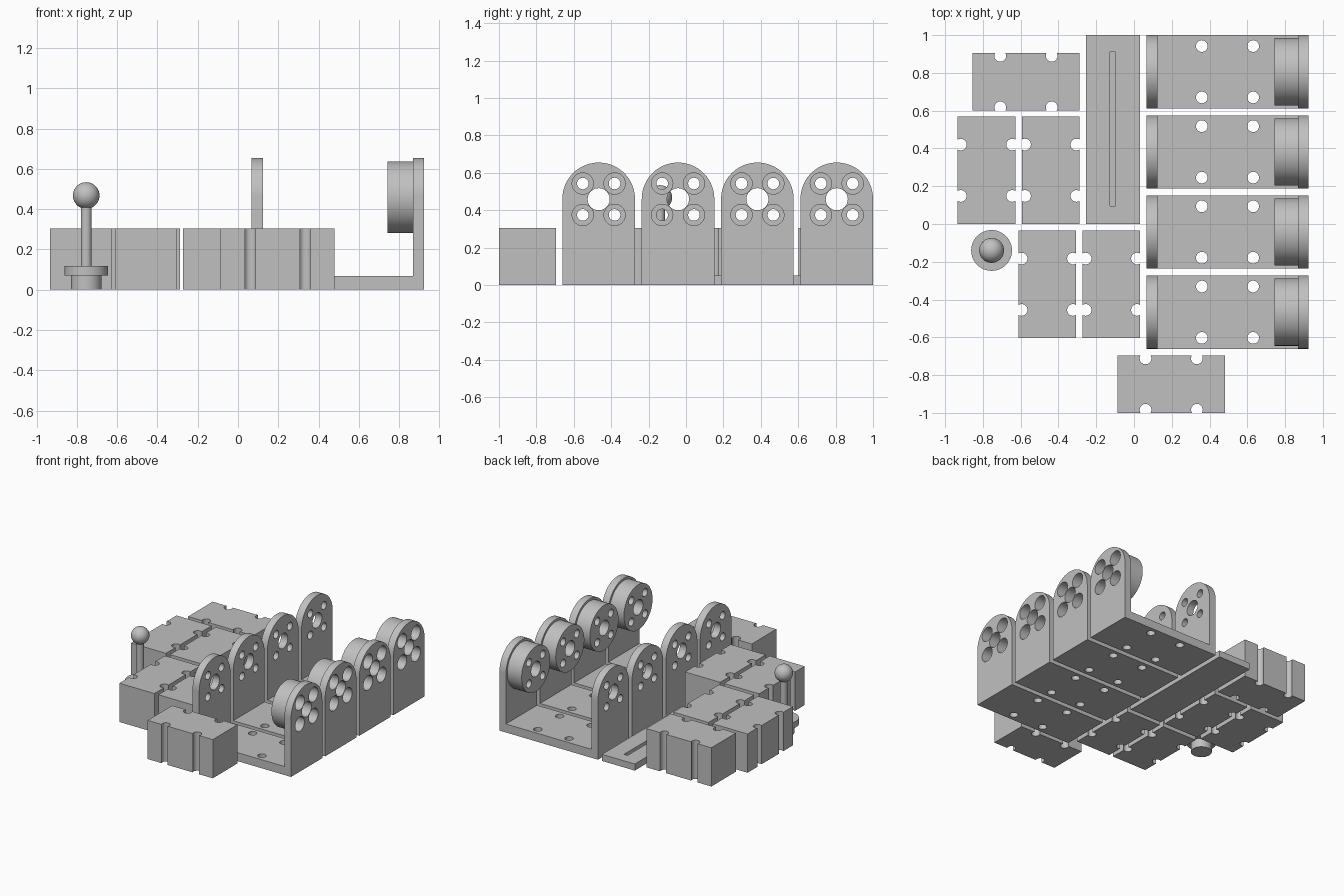
import bpy, bmesh, math
from mathutils import Matrix, Vector

if "Cube" in bpy.data.objects:
    bpy.data.objects.remove(bpy.data.objects["Cube"])

grey = bpy.data.materials.new("machined grey")
grey.diffuse_color = (0.53, 0.53, 0.53, 1)
grey.use_nodes = True
grey.node_tree.nodes["Principled BSDF"].inputs["Base Color"].default_value = grey.diffuse_color

PITCH = 0.136      # half spacing of the square bolt pattern
HOLE_R = 0.031


def finish(name, bm, loc=(0, 0, 0)):
    bmesh.ops.recalc_face_normals(bm, faces=bm.faces)
    me = bpy.data.meshes.new(name)
    bm.to_mesh(me)
    bm.free()
    me.materials.append(grey)
    ob = bpy.data.objects.new(name, me)
    ob.location = loc
    bpy.context.collection.objects.link(ob)
    return ob


def add_box(bm, lo, hi):
    lo, hi = Vector(lo), Vector(hi)
    m = Matrix.Translation((lo + hi) / 2) @ Matrix.Diagonal((*(hi - lo), 1))
    bmesh.ops.create_cube(bm, size=1, matrix=m)


def add_cyl(bm, start, axis, length, r, seg=32):
    d = Vector((1, 0, 0)) if axis == 'X' else Vector((0, 0, 1))
    m = Matrix.Translation(Vector(start) + d * length / 2)
    if axis == 'X':
        m = m @ Matrix.Rotation(math.pi / 2, 4, 'Y')
    bmesh.ops.create_cone(bm, cap_ends=True, segments=seg, radius1=r, radius2=r,
                          depth=length, matrix=m)


def prism(bm, pts, offset):
    face = bm.faces.new([bm.verts.new(p) for p in pts])
    ext = bmesh.ops.extrude_face_region(bm, geom=[face], use_keep_orig=True)
    verts = [g for g in ext['geom'] if isinstance(g, bmesh.types.BMVert)]
    bmesh.ops.translate(bm, verts=verts, vec=offset)


def boolean(ob, bm, op='DIFFERENCE'):
    tool = finish("cutter", bm)
    tool.hide_render = True
    mod = ob.modifiers.new("bool", 'BOOLEAN')
    mod.operation, mod.solver, mod.object = op, 'EXACT', tool
    bpy.context.view_layer.objects.active = ob
    bpy.ops.object.modifier_apply(modifier=mod.name)
    bpy.data.objects.remove(tool)


def smooth(ob):
    bpy.ops.object.select_all(action='DESELECT')
    ob.select_set(True)
    bpy.context.view_layer.objects.active = ob
    bpy.ops.object.shade_smooth_by_angle(angle=math.radians(30))


SIGNS = [(a, b) for a in (-1, 1) for b in (-1, 1)]

# U-shaped bracket: arched prism, hollowed, with a round boss on the right cheek
X0, X1, W, ZC = 0.067, 0.925, 0.194, 0.461
bm = bmesh.new()
arc = [(X0, W * math.cos(t), ZC + W * math.sin(t))
       for t in (math.pi * i / 40 for i in range(41))]
prism(bm, [(X0, -W, 0), (X0, W, 0)] + arc, (X1 - X0, 0, 0))
bracket = finish("bracket_1", bm)

bm = bmesh.new()
add_box(bm, (X0 + 0.058, -0.5, 0.067), (X1 - 0.057, 0.5, 1))
boolean(bracket, bm)

bm = bmesh.new()
add_cyl(bm, (0.743, 0, 0.459), 'X', 0.15, 0.178, 80)
boolean(bracket, bm, 'UNION')

# bracket holes: shaft hole, four screw holes, four floor holes
bm = bmesh.new()
add_cyl(bm, (0, 0, 0.459), 'X', 1.1, 0.059, 40)
for a, b in SIGNS:
    add_cyl(bm, (0, a * 0.085, 0.459 + b * 0.084), 'X', 1.1, HOLE_R)
    add_cyl(bm, (0.495 + a * PITCH, b * PITCH, -0.1), 'Z', 0.25, HOLE_R)
boolean(bracket, bm)

# counterbores on the outer right face
bm = bmesh.new()
for a, b in SIGNS:
    add_cyl(bm, (X1 - 0.09, a * 0.085, 0.459 + b * 0.084), 'X', 0.3, 0.057, 40)
boolean(bracket, bm)
smooth(bracket)

bracket.location.y = 0.806
for i in range(1, 4):
    ob = bpy.data.objects.new(f"bracket_{i + 1}", bracket.data)
    ob.location.y = 0.806 - i * 0.4243
    bpy.context.collection.objects.link(ob)

# notched block, long side along y
bm = bmesh.new()
add_box(bm, (-0.1525, -0.2835, 0), (0.1525, 0.2835, 0.305))
block = finish("block_1", bm)
bm = bmesh.new()
for a, b in SIGNS:
    add_cyl(bm, (a * PITCH, b * PITCH, -0.1), 'Z', 0.5, HOLE_R)
boolean(block, bm)
smooth(block)

# block placements: x, y, turned
places = [(-0.781, 0.2845, 0), (-0.441, 0.2845, 0), (-0.459, -0.319, 0),
          (-0.12, -0.319, 0), (-0.572, 0.754, 1), (0.197, -0.8475, 1)]
for i, (x, y, turned) in enumerate(places):
    ob = block if i == 0 else bpy.data.objects.new(f"block_{i + 1}", block.data)
    ob.location = (x, y, 0)
    ob.rotation_euler.z = turned * math.pi / 2
    if i:
        bpy.context.collection.objects.link(ob)

# flat plate with a long groove
bm = bmesh.new()
add_box(bm, (-0.254, 0, 0), (0.032, 1.0, 0.052))
plate = finish("grooved_plate", bm)
bm = bmesh.new()
add_box(bm, (-0.128, 0.095, 0.026), (-0.097, 0.91, 0.1))
boolean(plate, bm)

# ball-topped pin, turned from a profile
R, ZB, r = 0.066, 0.468, 0.027
profile = [(0, 0), (0.076, 0), (0.076, 0.07), (0.108, 0.07), (0.108, 0.117), (r, 0.117)]
a0 = math.asin(r / R)
for i in range(21):
    t = a0 + (math.pi - a0) * i / 20
    profile.append((R * math.sin(t), ZB - R * math.cos(t)))
bm = bmesh.new()
vs = [bm.verts.new((x, 0, z)) for x, z in profile]
es = [bm.edges.new(p) for p in zip(vs, vs[1:])]
bmesh.ops.spin(bm, geom=vs + es, cent=(0, 0, 0), axis=(0, 0, 1),
               angle=2 * math.pi, steps=48)
bmesh.ops.remove_doubles(bm, verts=bm.verts, dist=1e-4)
smooth(finish("ball_pin", bm, (-0.754, -0.14, 0)))
